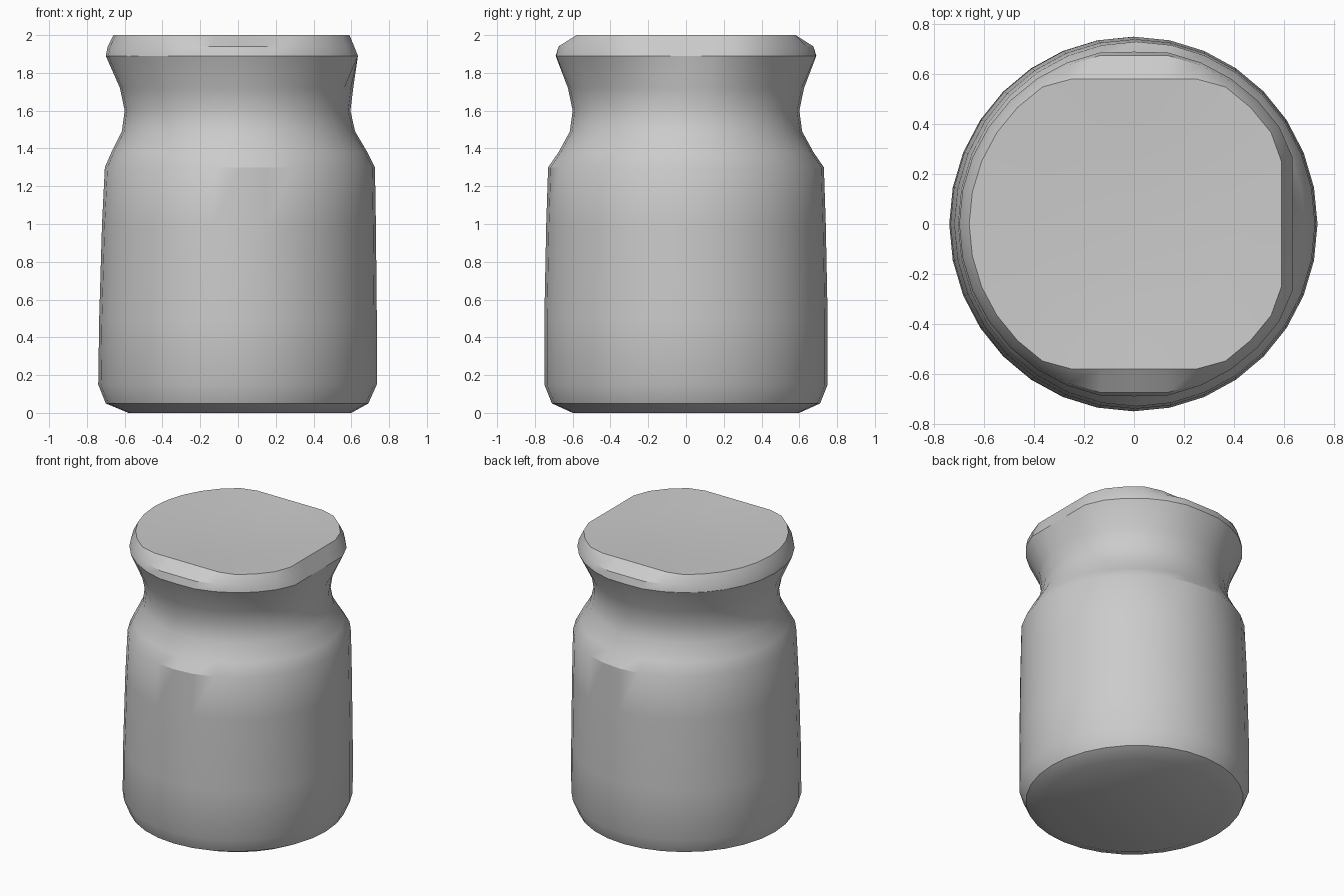
import bpy, bmesh, math

if "Cube" in bpy.data.objects:
    bpy.data.objects.remove(bpy.data.objects["Cube"])

# Material
grey = bpy.data.materials.new("plain grey")
grey.use_nodes = True
colour = (0.6, 0.6, 0.6, 1)
grey.diffuse_color = colour
grey.node_tree.nodes["Principled BSDF"].inputs["Base Color"].default_value = colour

SIDES = 32

# Jar wall rings: height, left reach, right reach, half depth
PROFILE = [
    (0.00, 0.58, 0.60, 0.60), (0.05, 0.70, 0.69, 0.71),
    (0.15, 0.74, 0.735, 0.75), (0.50, 0.735, 0.735, 0.75),
    (1.00, 0.72, 0.73, 0.74), (1.30, 0.705, 0.725, 0.73),
    (1.38, 0.67, 0.685, 0.675), (1.49, 0.615, 0.62, 0.615),
    (1.60, 0.60, 0.595, 0.60), (1.72, 0.625, 0.61, 0.625),
]
# Lid rings: height, radius, flat limit on the right, flat limit front and back
LID = [(1.89, 0.70, 0.635, 0.69), (1.94, 0.69, 0.615, 0.675),
       (2.00, 0.66, 0.59, 0.58), (1.99, 0.40, 0.40, 0.40)]

bm = bmesh.new()
angles = [math.tau * i / SIDES for i in range(SIDES)]


def clamp(v, low, high):
    return max(low, min(high, v))


# Round body and neck
rings = []
for z, left, right, depth in PROFILE:
    mid, half = (right - left) / 2, (right + left) / 2
    rings.append([bm.verts.new((mid + half * math.cos(a), depth * math.sin(a), z))
                  for a in angles])

# Flared lid with flattened sides
for z, r, right, depth in LID:
    rings.append([bm.verts.new((min(r * math.cos(a), right),
                                clamp(r * math.sin(a), -depth, depth), z))
                  for a in angles])

# Skin the rings and close both ends
for low, high in zip(rings, rings[1:]):
    for i in range(SIDES):
        j = (i + 1) % SIDES
        bm.faces.new((low[i], low[j], high[j], high[i]))
bm.faces.new(list(reversed(rings[0])))
dimple = bm.verts.new((0.05, -0.05, 1.975))
for i in range(SIDES):
    bm.faces.new((rings[-1][i], rings[-1][(i + 1) % SIDES], dimple))

bmesh.ops.recalc_face_normals(bm, faces=bm.faces)
mesh = bpy.data.meshes.new("jar")
bm.to_mesh(mesh)
bm.free()
mesh.materials.append(grey)
jar = bpy.data.objects.new("jar", mesh)
bpy.context.collection.objects.link(jar)

# Smooth walls, crisp rim edges
bpy.context.view_layer.objects.active = jar
jar.select_set(True)
bpy.ops.object.shade_smooth_by_angle(angle=math.radians(32))
